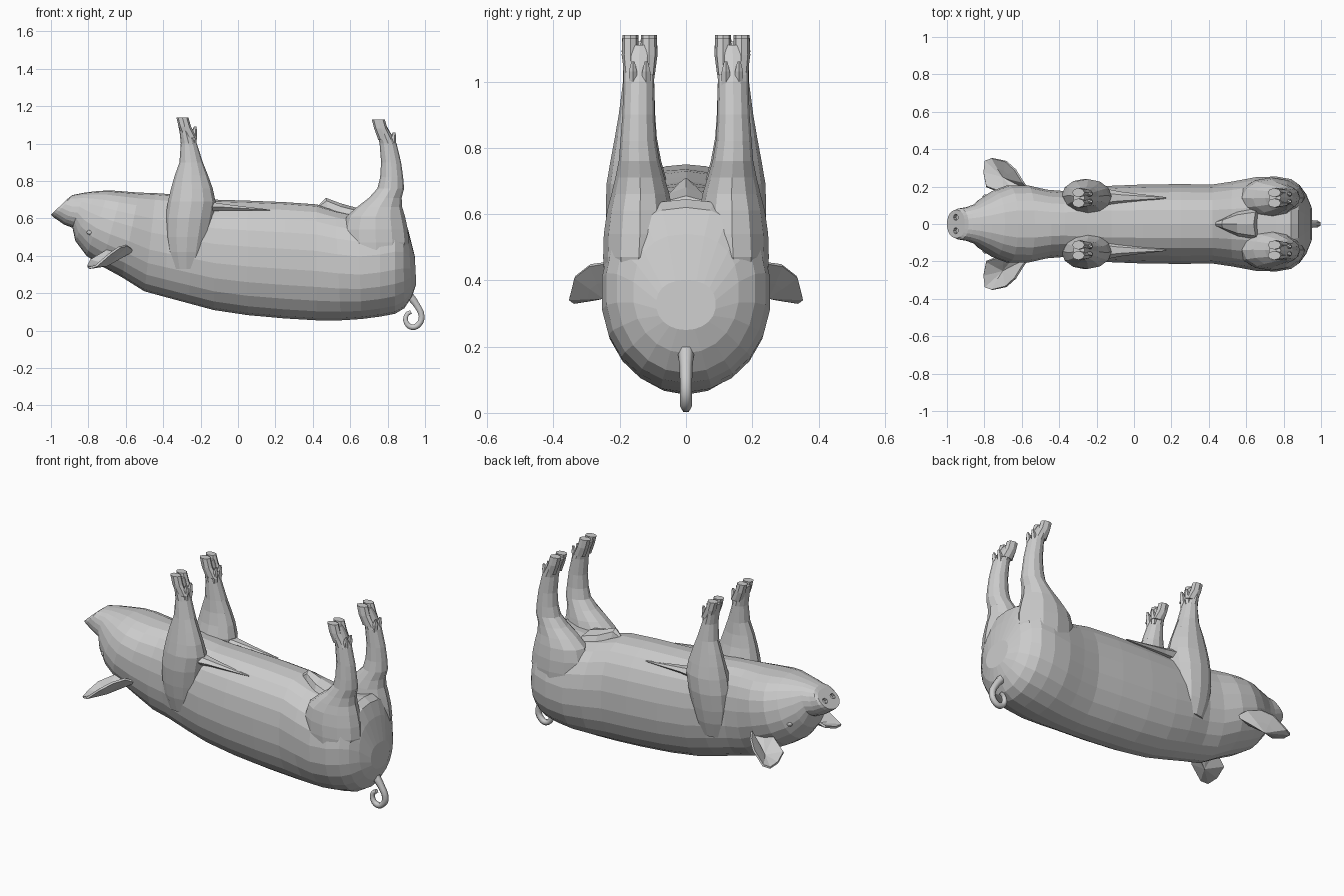
import bpy, bmesh
from math import cos, sin, pi, radians
from mathutils import Vector, Matrix

if "Cube" in bpy.data.objects:
    bpy.data.objects.remove(bpy.data.objects["Cube"])


def finish(name, bm, mirror=False):
    bmesh.ops.recalc_face_normals(bm, faces=bm.faces)
    me = bpy.data.meshes.new(name)
    bm.to_mesh(me)
    bm.free()
    ob = bpy.data.objects.new(name, me)
    bpy.context.collection.objects.link(ob)
    if mirror:
        m = ob.modifiers.new("mirror", 'MIRROR')
        m.use_axis = (False, True, False)
    return ob


def spow(v, e):
    return (abs(v) ** e) * (1 if v >= 0 else -1)


def loft(bm, rings):
    vs = [[bm.verts.new(p) for p in r] for r in rings]
    n = len(vs[0])
    for a, b in zip(vs, vs[1:]):
        for i in range(n):
            j = (i + 1) % n
            bm.faces.new((a[i], a[j], b[j], b[i]))
    bm.faces.new(vs[0])
    bm.faces.new(vs[-1])


def body_ring(xb, zb, xt, zt, w, belly=2.4, n=22):
    # tilted oval between a back point and a belly point, fuller on the belly side
    b, t = Vector((xb, 0, zb)), Vector((xt, 0, zt))
    out = []
    for i in range(n):
        a = 2 * pi * i / n
        e = 2 / (belly if cos(a) > 0 else 2.05)
        p = (b + t) / 2 + (t - b) / 2 * spow(cos(a), e)
        p.y = w * spow(sin(a), e)
        out.append(p)
    return out


def leg_ring(z, x0, x1, y0, y1, n=12):
    return [Vector(((x0 + x1) / 2 + (x1 - x0) / 2 * cos(2 * pi * i / n),
                    (y0 + y1) / 2 + (y1 - y0) / 2 * sin(2 * pi * i / n), z)) for i in range(n)]


# Body and head, lying on its back: snout to rump
bm = bmesh.new()
loft(bm, [body_ring(*r) for r in (
    (-1.0, .62, -.905, .71, .075),
    (-.985, .605, -.885, .725, .083),
    (-.93, .567, -.86, .73, .09),
    (-.885, .55, -.82, .738, .105),
    (-.87, .48, -.76, .745, .135),
    (-.81, .40, -.69, .75, .178),
    (-.73, .345, -.62, .745, .207),
    (-.62, .285, -.53, .738, .208),
    (-.50, .21, -.44, .735, .185),
    (-.39, .18, -.37, .73, .178),
    (-.26, .145, -.25, .715, .198),
    (-.13, .11, -.12, .70, .206),
    (.05, .083, .05, .695, .213),
    (.25, .065, .25, .687, .215),
    (.42, .055, .42, .675, .213),
    (.55, .055, .52, .645, .23),
    (.66, .062, .64, .62, .252),
    (.76, .075, .76, .63, .256),
    (.84, .09, .84, .645, .242),
    (.89, .12, .88, .62, .21),
    (.93, .18, .91, .54, .16),
    (.953, .25, .945, .40, .09))])
body = finish("body", bm)

# Nostril holes
bm = bmesh.new()
for s in (-1, 1):
    bmesh.ops.create_cone(bm, cap_ends=True, segments=8, radius1=.017, radius2=.017, depth=.05,
                          matrix=Matrix.Translation((-.957, s * .036, .67)) @ Matrix.Rotation(radians(-45), 4, 'Y'))
cutter = finish("nostril_cutter", bm)
cutter.hide_render = True
cutter.hide_set(True)
cut = body.modifiers.new("nostrils", 'BOOLEAN')
cut.operation = 'DIFFERENCE'
cut.object = cutter


def leg(name, rings, hoof_x, top, claw):
    bm = bmesh.new()
    x0, x1 = hoof_x
    # shank runs almost to the end of the hoof
    loft(bm, [leg_ring(*r) for r in rings] + [leg_ring(top - .02, x0 + .006, x1, .096, .184)])
    # cloven toes
    for y0, y1 in ((.086, .138), (.142, .194)):
        loft(bm, [leg_ring(top - .11, x0 + .035, x1 + .045, y0 + .008, y1 - .008, 8),
                  leg_ring(top - .05, x0 + .013, x1 + .014, y0, y1, 8),
                  leg_ring(top, x0, x1, y0 + .002, y1 - .002, 8)])
    # dew claws
    cx, cz = claw
    for y in (.12, .16):
        loft(bm, [leg_ring(cz - .09, cx - .045, cx, y - .015, y + .015, 6),
                  leg_ring(cz - .03, cx - .03, cx + .004, y - .014, y + .014, 6),
                  leg_ring(cz, cx - .014, cx, y - .006, y + .006, 6)])
    finish(name, bm, True)


leg("front_leg", (
    (.33, -.35, -.20, .10, .188), (.42, -.375, -.175, .08, .215), (.50, -.388, -.155, .06, .23),
    (.60, -.388, -.135, .055, .242), (.69, -.375, -.12, .055, .24), (.76, -.358, -.135, .075, .228),
    (.83, -.338, -.16, .088, .215), (.90, -.313, -.188, .093, .203), (1.0, -.306, -.22, .096, .19),
    (1.06, -.312, -.245, .095, .19)),
    (-.33, -.265), 1.14, (-.222, 1.09))

leg("hind_leg", (
    (.30, .64, .84, .10, .225), (.40, .59, .89, .05, .246), (.47, .56, .915, .035, .25),
    (.54, .56, .908, .03, .248), (.61, .58, .893, .04, .238), (.66, .635, .878, .05, .225),
    (.71, .70, .875, .065, .213), (.76, .745, .888, .08, .203), (.82, .76, .883, .09, .198),
    (.90, .765, .872, .095, .192), (1.0, .757, .848, .096, .188),
    (1.05, .745, .82, .095, .19)),
    (.715, .785), 1.13, (.842, 1.06))

# Skin folds running back from the front legs along the chest
bm = bmesh.new()
loft(bm, [[Vector((x, .14 + w * cos(a * pi / 3), z + w * .6 * sin(a * pi / 3))) for a in range(6)]
          for x, w, z in ((-.20, .06, .665), (-.08, .034, .66), (.05, .018, .652), (.17, .004, .645))])
finish("chest_fold", bm, True)

# Ears: cupped leaf fanned from a sunken centre
bm = bmesh.new()
rim = [(-.56, .18, .43), (-.595, .225, .455), (-.635, .29, .445), (-.685, .335, .41), (-.76, .352, .345),
       (-.797, .338, .335), (-.805, .275, .345), (-.79, .20, .375), (-.70, .165, .43), (-.62, .14, .44)]
mid = Vector((-.70, .25, .35))
outer = [bm.verts.new(p) for p in rim]
inner = [bm.verts.new(Vector(p).lerp(mid, .55)) for p in rim]
centre = bm.verts.new(mid)
for i in range(len(rim)):
    j = (i + 1) % len(rim)
    bm.faces.new((outer[i], outer[j], inner[j], inner[i]))
    bm.faces.new((inner[i], inner[j], centre))
ear = finish("ear", bm, True)
sol = ear.modifiers.new("thickness", 'SOLIDIFY')
sol.thickness = .012
sol.offset = 0

# Eyes
bm = bmesh.new()
bmesh.ops.create_icosphere(bm, subdivisions=2, radius=.02,
                           matrix=Matrix.Translation((-.79, .147, .525)) @ Matrix.Diagonal((1, .6, .7, 1)))
finish("eye", bm, True)

# Belly sheath in front of the hind legs
bm = bmesh.new()
loft(bm, [body_ring(*r, 2, 8) for r in (
    (.455, .62, .435, .675, .015), (.49, .60, .47, .71, .03),
    (.57, .56, .55, .68, .07), (.70, .54, .64, .655, .09))])
finish("belly_sheath", bm)

# Curly tail
cu = bpy.data.curves.new("tail", 'CURVE')
cu.dimensions = '3D'
cu.bevel_depth = .018
cu.bevel_resolution = 1
cu.resolution_u = 3
cu.use_fill_caps = True
sp = cu.splines.new('BEZIER')
path = [(.915, .19, 1.4), (.955, .137, 1.1), (.982, .075, 1), (.965, .032, 1), (.932, .018, .95),
        (.9, .042, .85), (.902, .085, .75), (.925, .1, .65)]
sp.bezier_points.add(len(path) - 1)
for bp, (x, z, r) in zip(sp.bezier_points, path):
    bp.co = (x, 0, z)
    bp.radius = r
    bp.handle_left_type = bp.handle_right_type = 'AUTO'
bpy.context.collection.objects.link(bpy.data.objects.new("tail", cu))
